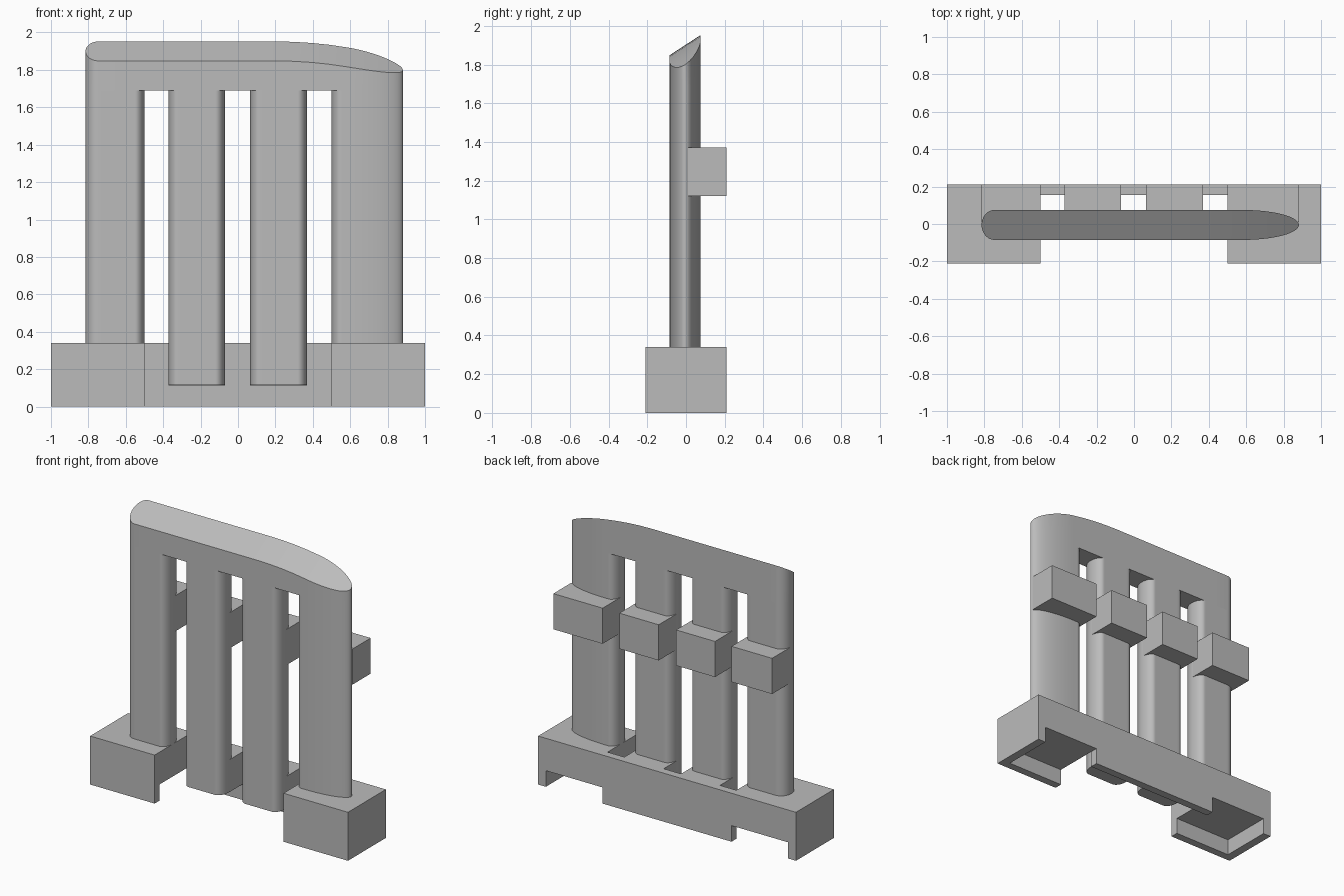
import bpy, bmesh, math

if "Cube" in bpy.data.objects:
    bpy.data.objects.remove(bpy.data.objects["Cube"], do_unlink=True)

grey = bpy.data.materials.new("plain_grey")
grey.use_nodes = True
GREY = (0.5, 0.5, 0.5, 1)
grey.diffuse_color = GREY
grey.node_tree.nodes["Principled BSDF"].inputs["Base Color"].default_value = GREY

BASE_TOP, RECESS, BAR_Z = 0.34, 0.115, 1.69
HALF, MID_Y, BACK = 0.08, -0.005, 0.21
COLUMNS = [(-0.815, -0.5), (-0.372, -0.07), (0.065, 0.37), (0.5, 0.882)]


def finish(name, bm, smooth=False):
    bmesh.ops.recalc_face_normals(bm, faces=bm.faces)
    mesh = bpy.data.meshes.new(name)
    bm.to_mesh(mesh)
    bm.free()
    mesh.materials.append(grey)
    obj = bpy.data.objects.new(name, mesh)
    bpy.context.collection.objects.link(obj)
    if smooth:
        bpy.ops.object.select_all(action='DESELECT')
        obj.select_set(True)
        bpy.context.view_layer.objects.active = obj
        bpy.ops.object.shade_smooth_by_angle(angle=math.radians(35))
    return obj


def prism(name, outline, z0, z1):
    bm = bmesh.new()
    face = bm.faces.new([bm.verts.new((x, y, z0)) for x, y in outline])
    top = bmesh.ops.extrude_face_region(bm, geom=[face])["geom"]
    for v in top:
        if isinstance(v, bmesh.types.BMVert):
            v.co.z = z1
    return finish(name, bm)


def box(name, x0, x1, y0, y1, z0, z1):
    return prism(name, [(x0, y0), (x1, y0), (x1, y1), (x0, y1)], z0, z1)


def slanted_top(x, y):
    drop = 0.1 * max(0, (x - 0.2) / 0.68) ** 2
    return 1.9 + 0.65 * (y - MID_Y) - drop


def rounded_wall(name, x0, x1, r0, r1, z0, top):
    """Wall with elliptical ends, lofted in slices along x."""
    n = 14
    arc = [i / n * math.pi / 2 for i in range(n + 1)]
    slices = [(x0 + r0 * (1 - math.cos(a)), math.sin(a)) for a in arc]
    a, b = x0 + r0, x1 - r1
    slices += [(a + (b - a) * i / n, 1) for i in range(1, n)]
    slices += [(b + r1 * math.sin(t), math.cos(t)) for t in arc]
    bm = bmesh.new()
    rings = []
    for x, w in slices:
        h = HALF * max(w, 0.001)
        f, k = MID_Y - h, MID_Y + h
        rings.append([bm.verts.new(p) for p in (
            (x, f, z0), (x, k, z0), (x, k, top(x, k)), (x, f, top(x, f)))])
    for r, s in zip(rings, rings[1:]):
        for i in range(4):
            j = (i + 1) % 4
            bm.faces.new((r[i], r[j], s[j], s[i]))
    bm.faces.new(rings[0])
    bm.faces.new(rings[-1])
    return finish(name, bm, True)


# Top bar with a slanted, drooping upper face
rounded_wall("top_bar", COLUMNS[0][0], COLUMNS[3][1], 0.07, 0.3, BAR_Z, slanted_top)

# Columns and the square blocks behind them
for i, (x0, x1) in enumerate(COLUMNS):
    outer = i in (0, 3)
    rounded_wall(f"column_{i + 1}", x0, x1,
                 0.07 if i == 0 else 0.05, 0.3 if i == 3 else 0.05,
                 0.2 if outer else RECESS, lambda x, y: BAR_Z)
    box(f"back_block_{i + 1}", x0, x1, 0.01, BACK, 1.12, 1.37)

# Base: two feet, a rear wall, and teeth reaching the inner columns
outline = [(-1, BACK), (-1, -BACK), (-0.5, -BACK), (-0.5, 0.155)]
for x0, x1 in COLUMNS[1:3]:
    outline += [(x0, 0.155), (x0, 0.01), (x1, 0.01), (x1, 0.155)]
outline += [(0.5, 0.155), (0.5, -BACK), (1, -BACK), (1, BACK)]
base = prism("base", outline, 0, BASE_TOP)

# Hollow underside, open to the rear below each foot
cutter = prism("base_recess_cutter", [
    (-0.94, -0.155), (0.94, -0.155), (0.94, 0.3), (0.5, 0.3),
    (0.5, 0.155), (-0.5, 0.155), (-0.5, 0.3), (-0.94, 0.3)], -0.1, RECESS - 0.002)
cutter.hide_render = True
mod = base.modifiers.new("recess", 'BOOLEAN')
mod.operation, mod.object, mod.solver = 'DIFFERENCE', cutter, 'EXACT'
bpy.ops.object.select_all(action='DESELECT')
base.select_set(True)
bpy.context.view_layer.objects.active = base
bpy.ops.object.modifier_apply(modifier=mod.name)
bpy.data.objects.remove(cutter, do_unlink=True)
